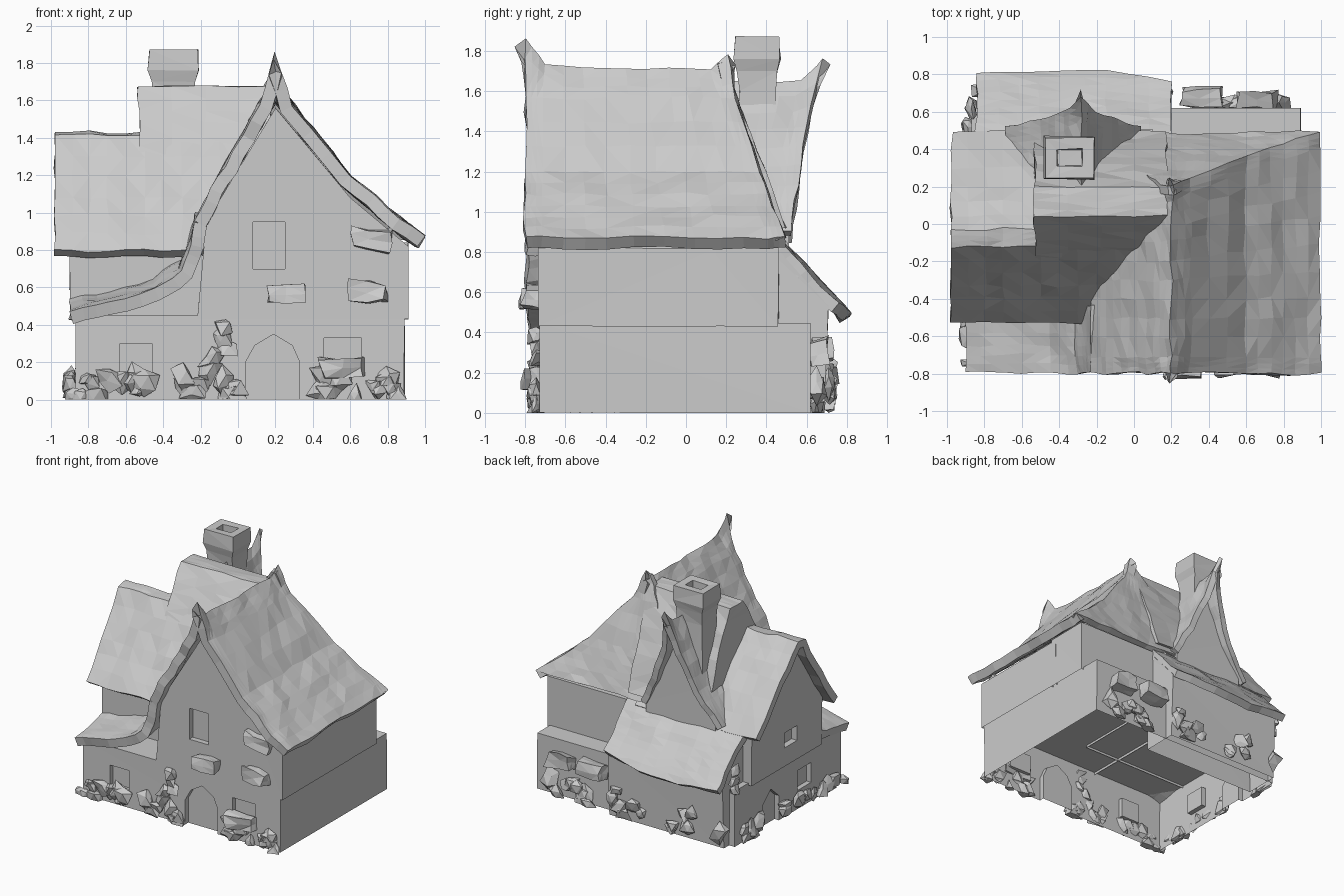
import bpy, bmesh, random
from mathutils import Matrix, noise

if "Cube" in bpy.data.objects:
    bpy.data.objects.remove(bpy.data.objects["Cube"])

random.seed(4)


def finish(name, bm, amp=0.0, cuts=0):
    """Subdivide, roughen with continuous noise, keep above the ground."""
    if cuts:
        bmesh.ops.subdivide_edges(bm, edges=bm.edges[:], cuts=cuts, use_grid_fill=True)
    for v in bm.verts:
        v.co += noise.noise_vector(v.co * 7) * amp
        v.co.z = max(v.co.z, 0)
    bmesh.ops.triangulate(bm, faces=bm.faces[:])
    me = bpy.data.meshes.new(name)
    bm.to_mesh(me)
    bm.free()
    ob = bpy.data.objects.new(name, me)
    bpy.context.collection.objects.link(ob)
    return ob


def shell(name, rows, thick=0.07, amp=0.018, cuts=2):
    """Thick roof skin through rows of points."""
    bm = bmesh.new()
    g = [[bm.verts.new(p) for p in r] for r in rows]
    for a, b in zip(g, g[1:]):
        for i in range(len(a) - 1):
            bm.faces.new((a[i], a[i + 1], b[i + 1], b[i]))
    bm.normal_update()
    if sum(f.normal.z * f.calc_area() for f in bm.faces) < 0:
        bmesh.ops.reverse_faces(bm, faces=bm.faces[:])
    ob = finish(name, bm, amp, cuts)
    m = ob.modifiers.new("thickness", 'SOLIDIFY')
    m.thickness, m.offset = thick, -1
    return ob


def prism(name, pts, axis, a, b, amp=0.005, cuts=0):
    """Extrude a 2D profile along an axis from a to b."""
    put = {'x': lambda p, t: (t, p[0], p[1]),
           'y': lambda p, t: (p[0], t, p[1]),
           'z': lambda p, t: (p[0], p[1], t)}[axis]
    bm = bmesh.new()
    lo = [bm.verts.new(put(p, a)) for p in pts]
    hi = [bm.verts.new(put(p, b)) for p in pts]
    bm.faces.new(lo)
    bm.faces.new(hi)
    for i in range(len(pts)):
        j = (i + 1) % len(pts)
        bm.faces.new((lo[i], lo[j], hi[j], hi[i]))
    bmesh.ops.recalc_face_normals(bm, faces=bm.faces[:])
    return finish(name, bm, amp, cuts)


def rect(x0, x1, y0, y1):
    return [(x0, y0), (x1, y0), (x1, y1), (x0, y1)]


def cut(wall, cutters):
    for c in cutters:
        m = wall.modifiers.new("opening", 'BOOLEAN')
        m.operation, m.object, m.solver = 'DIFFERENCE', c, 'EXACT'
        bpy.context.view_layer.objects.active = wall
        bpy.ops.object.modifier_apply(modifier=m.name)
        bpy.data.objects.remove(c)


def drop_bottom(ob, z):
    """Leave a wall block open underneath."""
    bm = bmesh.new()
    bm.from_mesh(ob.data)
    low = [f for f in bm.faces if max(v.co.z for v in f.verts) < z + 0.015]
    bmesh.ops.delete(bm, geom=low, context='FACES')
    bm.to_mesh(ob.data)
    bm.free()


# Walls
lower = prism("lower_storey", [(-0.87, -0.73), (0.89, -0.73), (0.89, 0.62), (-0.87, 0.62)], 'z', 0, 0.45)
arch = [(0.04, -0.1), (0.33, -0.1), (0.33, 0.2), (0.29, 0.29), (0.19, 0.35), (0.09, 0.29), (0.04, 0.2)]
side_arch = [(0.06, -0.1), (0.26, -0.1), (0.26, 0.2), (0.16, 0.29), (0.06, 0.2)]
cut(lower, [prism("door_cut", arch, 'y', -0.85, -0.69, 0),
            prism("window_cut", rect(-0.63, -0.46, 0.14, 0.3), 'y', -0.85, -0.69, 0),
            prism("window_cut", rect(0.46, 0.66, 0.17, 0.33), 'y', -0.85, -0.69, 0),
            prism("side_door_cut", side_arch, 'x', -1, -0.83, 0),
            prism("side_window_cut", rect(-0.35, -0.18, 0.15, 0.31), 'x', -1, -0.83, 0)])
drop_bottom(lower, 0)
gable = prism("front_gable_wall", [(-0.22, 0.43), (0.91, 0.43), (0.91, 0.82), (0.6, 1.08), (0.2, 1.56), (-0.17, 0.95)],
              'y', -0.735, 0.15)
cut(gable, [prism("window_cut", rect(0.08, 0.25, 0.7, 0.95), 'y', -0.85, -0.69, 0)])
wing = prism("side_wing_wall", [(-0.45, 0.43), (-0.45, 0.82), (-0.09, 1.34), (0, 1.34), (0.45, 0.82), (0.45, 0.43)],
             'x', -0.9, 0.1)
cut(wing, [prism("window_cut", rect(-0.13, 0.03, 0.58, 0.7), 'x', -1, -0.85, 0)])
rear = prism("rear_upper_wall", rect(0.0, 0.91, 0.1, 0.46), 'z', 0.43, 0.84)
for w in (gable, wing, rear):
    drop_bottom(w, 0.43)
leanto = prism("lean_to_wall", [(0.4, 0), (0.69, 0), (0.71, 0.53), (0.45, 0.82), (0.4, 0.82)], 'x', -0.82, 0.2)
drop_bottom(leanto, 0)

# Main roof: both slopes with upturned ridge tips, hipped back end, flared foot
right = [(0.2, 1.72), (0.3, 1.57), (0.6, 1.2), (0.8, 1.03), (1.0, 0.87)]
left = [(-0.24, 0.96), (-0.15, 1.12), (-0.03, 1.33), (0.11, 1.58)]
skew = [0, 0.05, 0.17, 0.23, 0.29]


def slope(y, lift, k):
    row = [(x, y, z) for x, z in left]
    return row + [(x, y + k * s, z + (lift if i == 0 else 0)) for i, ((x, z), s) in enumerate(zip(right, skew))]


stations = [(-0.8, 0.13, 0), (-0.71, 0.01, 0), (-0.4, 0, 0), (-0.1, 0, 0.5), (0.12, -0.01, 1), (0.2, 0.06, 1)]
shell("main_roof", [slope(*s) for s in stations], 0.07)
hip = [(0.21, 0.2, 1.74)] + slope(0.2, 0, 1)[5:]
starts = [0.17, 0.08, -0.05, -0.1, -0.1]
shell("main_roof_hip", [[(a + (x - a) * t, y, z) for t in (0, 0.33, 0.67, 1)]
                        for a, (x, y, z) in zip(starts, hip)], 0.05)
flare = [(-0.24, 0.96), (-0.26, 0.84), (-0.31, 0.7), (-0.45, 0.6), (-0.68, 0.53), (-0.9, 0.49)]
shell("flared_front_eave", [[(x, y, z + h) for x, z in flare]
                            for y, h in ((-0.8, -0.01), (-0.65, 0.01), (-0.44, 0.05))], 0.07)

# Side wing roof with raised middle part
wing_prof = [(-0.53, 0.8), (-0.33, 1.08), (-0.12, 1.41), (-0.03, 1.43), (0.2, 1.2), (0.5, 0.84)]
shell("side_wing_roof", [[(x, y, z) for y, z in wing_prof] for x in (-0.98, -0.7, -0.4, -0.1, 0.1)], 0.06)
prism("raised_middle_roof", [(-0.23, 1.19), (-0.13, 1.41), (0.04, 1.68), (0.2, 1.67), (0.36, 1.3), (0.5, 0.92), (0.1, 1.0)],
      'x', -0.53, 0.18, 0.018, 3)

# Back gable with upturned tip
back = [(-0.68, 0.88), (-0.5, 1.13), (-0.38, 1.42), (-0.28, 1.65), (-0.2, 1.42), (-0.08, 1.13), (0.04, 0.9)]
recede = [0.15, 0.11, 0.07, 0, 0.07, 0.11, 0.15]
shell("back_gable_roof", [[(x, y - r * k, z + (h if i == 3 else 0)) for i, ((x, z), r) in enumerate(zip(back, recede))]
                          for y, h, k in ((0.1, 0, 0), (0.3, 0, 0.4), (0.57, 0, 1), (0.67, 0.11, 1))], 0.05)
prism("back_gable_wall", [(-0.62, 0.8), (-0.62, 0.9), (-0.46, 1.12), (-0.28, 1.55), (-0.12, 1.12), (0.0, 0.9), (0.0, 0.8)],
      'y', 0.35, 0.51)

# Lean-to roof at the back, its eave tapering in at the right end
shell("lean_to_roof", [[(x, 0.45, 0.88), (x, 0.45 + d * 0.36, 0.75), (x, 0.45 + d * 0.7, 0.62), (x, 0.45 + d, 0.5 + r)]
                       for x, d, r in ((-0.84, 0.36, 0.02), (-0.5, 0.37, -0.02), (-0.15, 0.37, 0), (0.2, 0.32, 0.04))], 0.06)

# Chimney: stacked square rings with a flue
bm = bmesh.new()
rings = []
for z, w, d in ((1.0, 0.12, 0.1), (1.6, 0.11, 0.09), (1.7, 0.115, 0.1), (1.76, 0.135, 0.115),
                (1.87, 0.13, 0.11), (1.87, 0.07, 0.045), (1.75, 0.06, 0.04)):
    rings.append([bm.verts.new((-0.345 + sx * w, 0.355 + sy * d, z))
                  for sx, sy in ((-1, -1), (1, -1), (1, 1), (-1, 1))])
for a, b in zip(rings, rings[1:]):
    for i in range(4):
        j = (i + 1) % 4
        bm.faces.new((a[i], a[j], b[j], b[i]))
bm.faces.new(rings[-1])
finish("chimney", bm, 0.008)

# Window boxes and small brackets
for x, y, z, w in ((0.7, -0.76, 0.58, 0.09), (0.25, -0.76, 0.57, 0.1), (0.56, -0.76, 0.17, 0.12),
                   (0.72, -0.75, 0.85, 0.09), (0.65, 0.66, 0.3, 0.1), (0.35, 0.66, 0.32, 0.1)):
    prism("window_box", rect(x - w, x + w, z - 0.05, z + 0.05), 'y', y - 0.04, y + 0.05, 0.045, 1)


# Jagged rocks and plants hugging the foot of the walls
def rock(x, y, z, s, flat):
    bm = bmesh.new()
    bmesh.ops.create_icosphere(bm, subdivisions=1, radius=s)
    for v in bm.verts:
        v.co *= random.uniform(0.5, 1.5)
        v.co[flat] *= 0.6
    bmesh.ops.transform(bm, matrix=Matrix.Translation((x, y, z)), verts=bm.verts[:])
    finish("base_rock", bm)


U = random.uniform
for x0, x1, n in ((-0.9, -0.6, 8), (-0.58, -0.35, 4), (-0.3, 0.02, 9), (0.42, 0.86, 13)):
    for i in range(n):
        rock(U(x0, x1), -0.745, U(0.01, 0.13), U(0.045, 0.07), 1)
for i in range(5):
    rock(-0.14 + U(-0.02, 0.08), -0.745, 0.16 + 0.055 * i, 0.06, 1)
for i in range(12):
    rock(U(-0.8, 0.2), 0.71, U(0.01, 0.22), U(0.05, 0.075), 1)
for i in range(9):
    rock(U(0.25, 0.82), 0.65, U(0.01, 0.15), U(0.05, 0.075), 1)
for i in range(14):
    rock(-0.89, U(-0.7, 0.65), U(0.01, 0.12), U(0.05, 0.075), 0)
for z in (0.46, 0.54, 0.62):
    rock(-0.87, 0.62, z, 0.05, 0)
